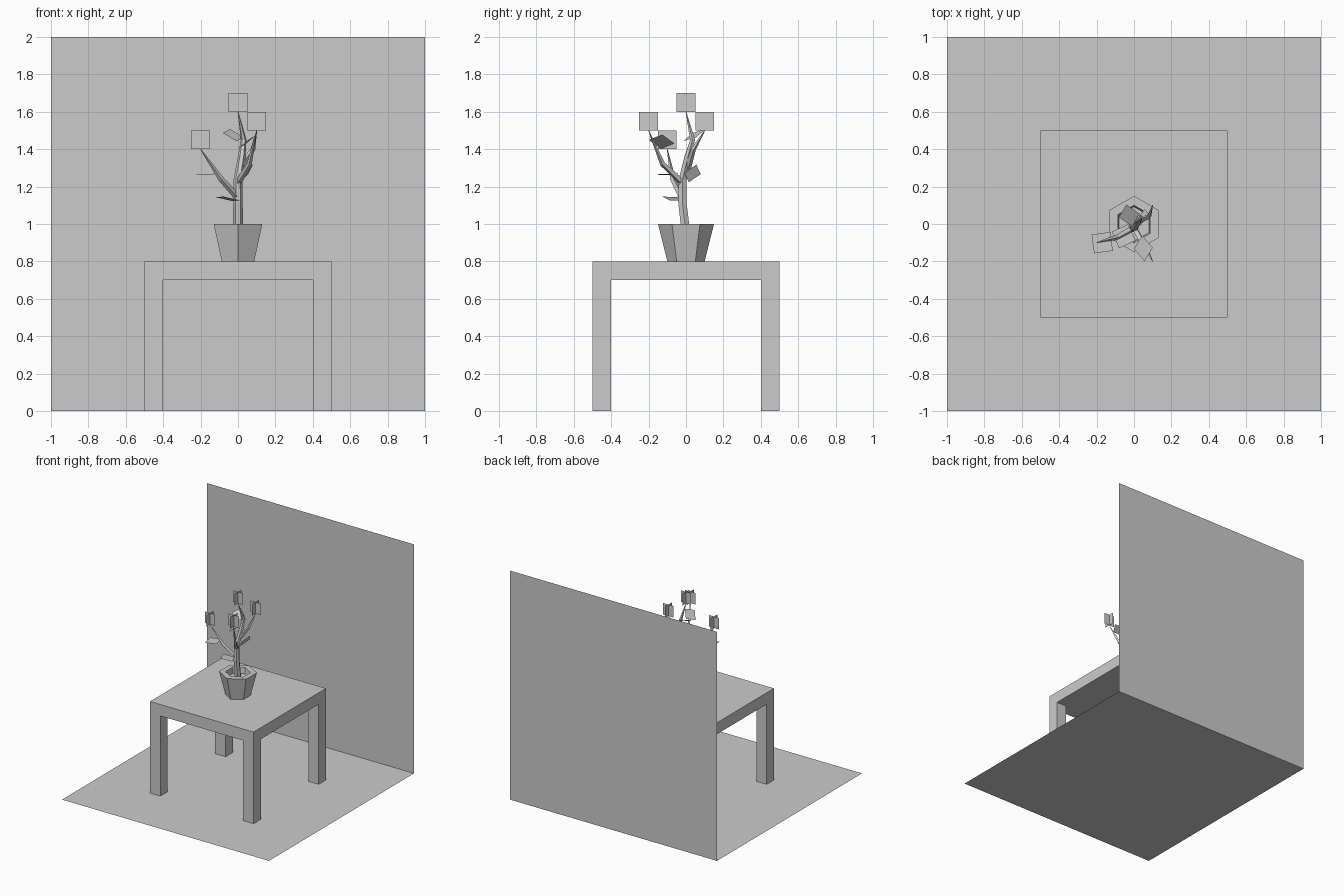
import bpy, math
from mathutils import Vector

if "Cube" in bpy.data.objects:
    bpy.data.objects.remove(bpy.data.objects["Cube"])


def mesh(name, verts, faces):
    me = bpy.data.meshes.new(name)
    me.from_pydata([tuple(v) for v in verts], [], faces)
    me.update()
    ob = bpy.data.objects.new(name, me)
    bpy.context.collection.objects.link(ob)
    return ob


def quad(name, c, u, v):
    c, u, v = Vector(c), Vector(u), Vector(v)
    return mesh(name, [c - u - v, c + u - v, c + u + v, c - u + v], [(0, 1, 2, 3)])


def box(name, c, s):
    bpy.ops.mesh.primitive_cube_add(size=1, location=c)
    ob = bpy.context.object
    ob.name, ob.scale = name, s


def skin(name, rings, n, cap_start=True):
    """Join rings of n points with quads, capping the ends."""
    verts = [p for r in rings for p in r]
    faces = [(i * n + k, i * n + (k + 1) % n, (i + 1) * n + (k + 1) % n, (i + 1) * n + k)
             for i in range(len(rings) - 1) for k in range(n)]
    if cap_start:
        faces.append(tuple(reversed(range(n))))
    faces.append(tuple(range(len(verts) - n, len(verts))))
    return mesh(name, verts, faces)


def stem(name, path, n=4):
    """Tapered tube along (x, y, z, radius) points."""
    pts = [Vector(p[:3]) for p in path]
    rings = []
    for i, p in enumerate(pts):
        t = (pts[min(i + 1, len(pts) - 1)] - pts[max(i - 1, 0)]).normalized()
        a = Vector((0, 1, 0)).cross(t).normalized()
        b = t.cross(a)
        rings.append([p + path[i][3] * (a * math.cos(q) + b * math.sin(q))
                      for q in (2 * math.pi * k / n for k in range(n))])
    return skin(name, rings, n)


# Floor and back wall
quad("floor", (0, 0, 0), (1, 0, 0), (0, 1, 0))
quad("back_wall", (0, 1, 1), (1, 0, 0), (0, 0, 1))

# Table
box("table_top", (0, 0, 0.75), (1, 1, 0.1))
for x in (-0.45, 0.45):
    for y in (-0.45, 0.45):
        box("table_leg", (x, y, 0.35), (0.1, 0.1, 0.7))

# Hexagonal pot with recessed soil
profile = [(0.1, 0.8), (0.15, 1.0), (0.1, 1.0), (0.092, 0.95)]
skin("pot", [[(r * math.sin(k * math.pi / 3), -r * math.cos(k * math.pi / 3), z)
              for k in range(6)] for r, z in profile], 6)

# Trunk and branches
stem("trunk", [(0, 0, 0.95, 0.027), (0, -0.02, 1.12, 0.025), (0, -0.018, 1.24, 0.023),
               (0.02, 0.01, 1.36, 0.02), (0.03, 0.035, 1.45, 0.015), (0, 0, 1.6, 0.002)], 6)
stem("left_branch", [(0, -0.02, 1.14, 0.018), (-0.09, -0.07, 1.24, 0.015), (-0.2, -0.1, 1.4, 0.002)])
stem("front_branch", [(0, -0.018, 1.22, 0.018), (0.06, -0.125, 1.32, 0.014), (0.1, -0.2, 1.5, 0.002)])
stem("back_branch", [(0.01, 0.01, 1.3, 0.018), (0.08, 0.04, 1.4, 0.013), (0.1, 0.1, 1.5, 0.002)])

# Flowers: two crossed upright squares at every tip
for x, y, z in ((0, 0, 1.65), (-0.2, -0.1, 1.45), (0.1, -0.2, 1.55), (0.1, 0.1, 1.55)):
    quad("flower", (x, y, z), (0.05, 0, 0), (0, 0, 0.05))
    quad("flower", (x, y, z), (0, 0.05, 0), (0, 0, 0.05))

# Leaves: centre and two half-edge vectors
leaves = [((-0.17, -0.1, 1.265), (0.05, 0.007, 0.003), (-0.007, 0.05, 0.001)),
          ((-0.055, -0.065, 1.135), (-0.044, -0.02, 0.01), (0.02, -0.044, 0.002)),
          ((0.05, -0.13, 1.44), (0.028, -0.033, 0.024), (0.022, 0.036, 0.014)),
          ((0.045, 0.035, 1.27), (0.022, 0.032, 0.022), (0.012, -0.012, 0.025)),
          ((-0.025, 0.045, 1.475), (-0.036, 0.025, 0.022), (0.02, 0.034, 0.01))]
for c, u, v in leaves:
    quad("leaf", c, u, v)
